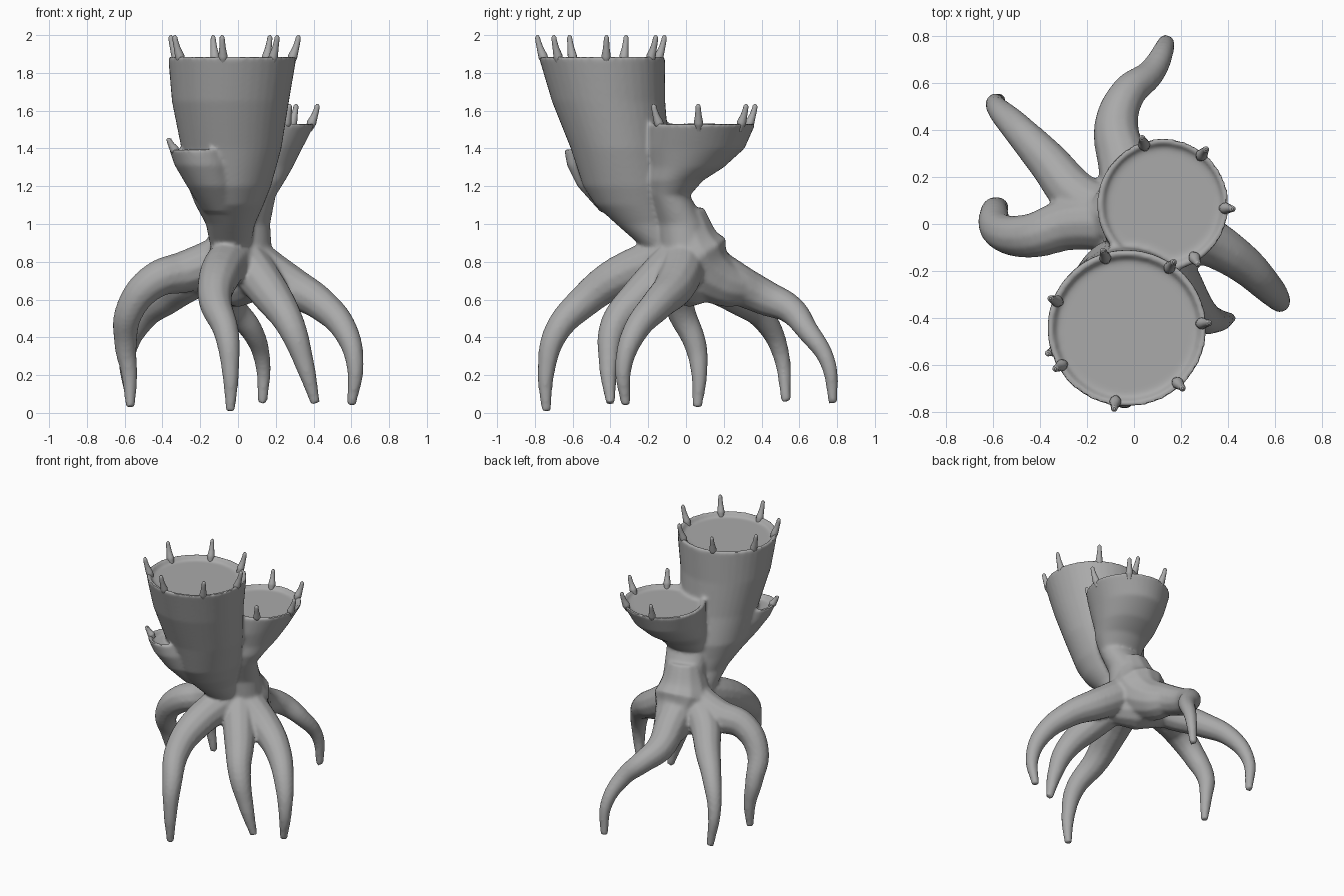
import bpy, bmesh, math

if "Cube" in bpy.data.objects:
    bpy.data.objects.remove(bpy.data.objects["Cube"], do_unlink=True)

mat = bpy.data.materials.new("stone grey")
mat.use_nodes = True
GREY = (0.4, 0.4, 0.4, 1)
mat.diffuse_color = GREY
mat.node_tree.nodes["Principled BSDF"].inputs["Base Color"].default_value = GREY


def select(ob):
    bpy.ops.object.select_all(action='DESELECT')
    ob.select_set(True)
    bpy.context.view_layer.objects.active = ob


def add_tube(name, points, radii):
    """Round tapered tube through the points."""
    curve = bpy.data.curves.new(name, 'CURVE')
    curve.dimensions = '3D'
    curve.bevel_depth = 1
    curve.bevel_resolution = 4
    curve.use_fill_caps = True
    curve.resolution_u = 6
    spline = curve.splines.new('BEZIER')
    spline.bezier_points.add(len(points) - 1)
    for knot, point, radius in zip(spline.bezier_points, points, radii):
        knot.co = point
        knot.radius = radius
        knot.handle_left_type = knot.handle_right_type = 'AUTO'
    ob = bpy.data.objects.new(name, curve)
    bpy.context.collection.objects.link(ob)
    select(ob)
    bpy.ops.object.convert(target='MESH')
    ob = bpy.context.object
    ob.data.materials.clear()
    ob.data.materials.append(mat)
    return ob


def add_leg(name, *points):
    """Leg from the shared hub to its toe, tapering evenly."""
    path = [(0, 0, .85), *points]
    last = len(path) - 1
    return add_tube(name, path, [.13 - .105 * i / last for i in range(last + 1)])


def add_cup(name, *sections, depth=.03, lip=.025, sides=40):
    """Loft of ellipses (z, cx, cy, rx, ry) with a shallow dish in the top."""
    z, cx, cy, rx, ry = sections[-1]
    dish = [(z, cx, cy, rx - lip, ry - lip),
            (z - depth, cx, cy, rx - lip * 1.6, ry - lip * 1.6)]
    bm = bmesh.new()
    rings = []
    for z, cx, cy, rx, ry in [*sections, *dish]:
        angles = [math.tau * i / sides for i in range(sides)]
        rings.append([bm.verts.new((cx + rx * math.cos(a), cy + ry * math.sin(a), z))
                      for a in angles])
    for low, high in zip(rings, rings[1:]):
        for i in range(sides):
            j = (i + 1) % sides
            bm.faces.new((low[i], low[j], high[j], high[i]))
    bm.faces.new(rings[0][::-1])
    bm.faces.new(rings[-1])
    mesh = bpy.data.meshes.new(name)
    bm.to_mesh(mesh)
    bm.free()
    mesh.materials.append(mat)
    ob = bpy.data.objects.new(name, mesh)
    bpy.context.collection.objects.link(ob)
    return ob


def add_thorns(name, rim, start, step, count, height):
    """Small thorns spaced by angle around a cup's rim section."""
    z, cx, cy, rx, ry = rim
    for i in range(count):
        angle = math.radians(start + step * i)
        c, s = math.cos(angle), math.sin(angle)
        path = [(cx + c * (rx + out), cy + s * (ry + out), z + rise * height)
                for out, rise in ((-.035, -.4), (-.02, 0), (-.002, .45), (.01, .9), (.01, 1))]
        add_tube(f"{name}_{i + 1}", path, (.016, .025, .017, .013, .005))
        bpy.ops.object.shade_smooth_by_angle(angle=math.radians(50))


# Cups
tall_rim = (1.885, -.03, -.445, .34, .335)
back_rim = (1.535, .125, .085, .285, .285)
pocket_rim = (1.395, -.22, -.495, .145, .15)
parts = [
    add_cup("tall_cup", (.85, -.04, -.1, .1, .1), (1, -.04, -.21, .13, .16),
            (1.1, -.045, -.27, .18, .21), (1.2, -.045, -.3, .22, .245),
            (1.4, -.035, -.35, .265, .26), (1.65, -.04, -.41, .31, .3), tall_rim),
    add_cup("back_cup", (.85, .02, 0, .16, .14), (1, .025, -.02, .145, .13),
            (1.15, .05, -.09, .15, .11), (1.23, .07, -.06, .18, .15),
            (1.3, .08, .0, .21, .2), (1.4, .1, .05, .24, .26), back_rim),
    add_cup("side_pocket", (1.06, -.09, -.33, .09, .12), (1.2, -.14, -.42, .13, .155),
            (1.31, -.185, -.47, .15, .16), pocket_rim),
]

# Legs, and the webbed hub where they meet
parts += [
    add_leg("front_leg", (-.1, -.36, .72), (-.12, -.54, .59),
            (-.06, -.69, .42), (-.04, -.74, .22), (-.04, -.74, .01)),
    add_leg("front_left_leg", (.18, -.24, .62), (.28, -.38, .46),
            (.355, -.41, .25), (.41, -.4, .05)),
    add_leg("left_leg", (.28, -.06, .67), (.44, -.15, .575),
            (.57, -.27, .43), (.62, -.33, .25), (.6, -.32, .04)),
    add_leg("back_leg", (-.04, .24, .7), (-.075, .42, .61), (-.03, .55, .55),
            (.07, .64, .44), (.13, .75, .27), (.13, .78, .05)),
    add_leg("back_right_leg", (-.22, .1, .72), (-.37, .27, .61),
            (-.5, .41, .5), (-.585, .5, .32), (-.57, .53, .06)),
    add_leg("right_leg", (-.27, 0, .75), (-.44, -.05, .7), (-.57, -.03, .55),
            (-.595, .05, .36), (-.575, .07, .2), (-.57, .06, .03)),
    add_tube("hub", [(.02, -.02, 1.06), (0, .04, .83), (-.02, .18, .7), (-.06, .33, .66)],
             (.12, .2, .135, .095)),
    add_tube("hub_web", [(.12, -.12, .72), (0, .02, .7), (-.2, .07, .72)],
             (.1, .14, .1)),
]

# Fuse the grown parts into one smooth body
for ob in parts:
    ob.select_set(True)
bpy.ops.object.join()
body = bpy.context.object
body.name = "fused_body"
fuse = body.modifiers.new("fuse", 'REMESH')
fuse.mode = 'VOXEL'
fuse.voxel_size = .012
soften = body.modifiers.new("soften", 'SMOOTH')
soften.iterations = 6
for modifier in ("fuse", "soften"):
    bpy.ops.object.modifier_apply(modifier=modifier)
body.data.materials.clear()
body.data.materials.append(mat)
bpy.ops.object.shade_smooth_by_angle(angle=math.radians(50))

# Rim thorns
add_thorns("tall_cup_thorn", tall_rim, start=4, step=360 / 7, count=7, height=.115)
add_thorns("back_cup_thorn", back_rim, start=-60, step=56, count=4, height=.1)
add_thorns("pocket_thorn", pocket_rim, start=200, step=0, count=1, height=.06)
